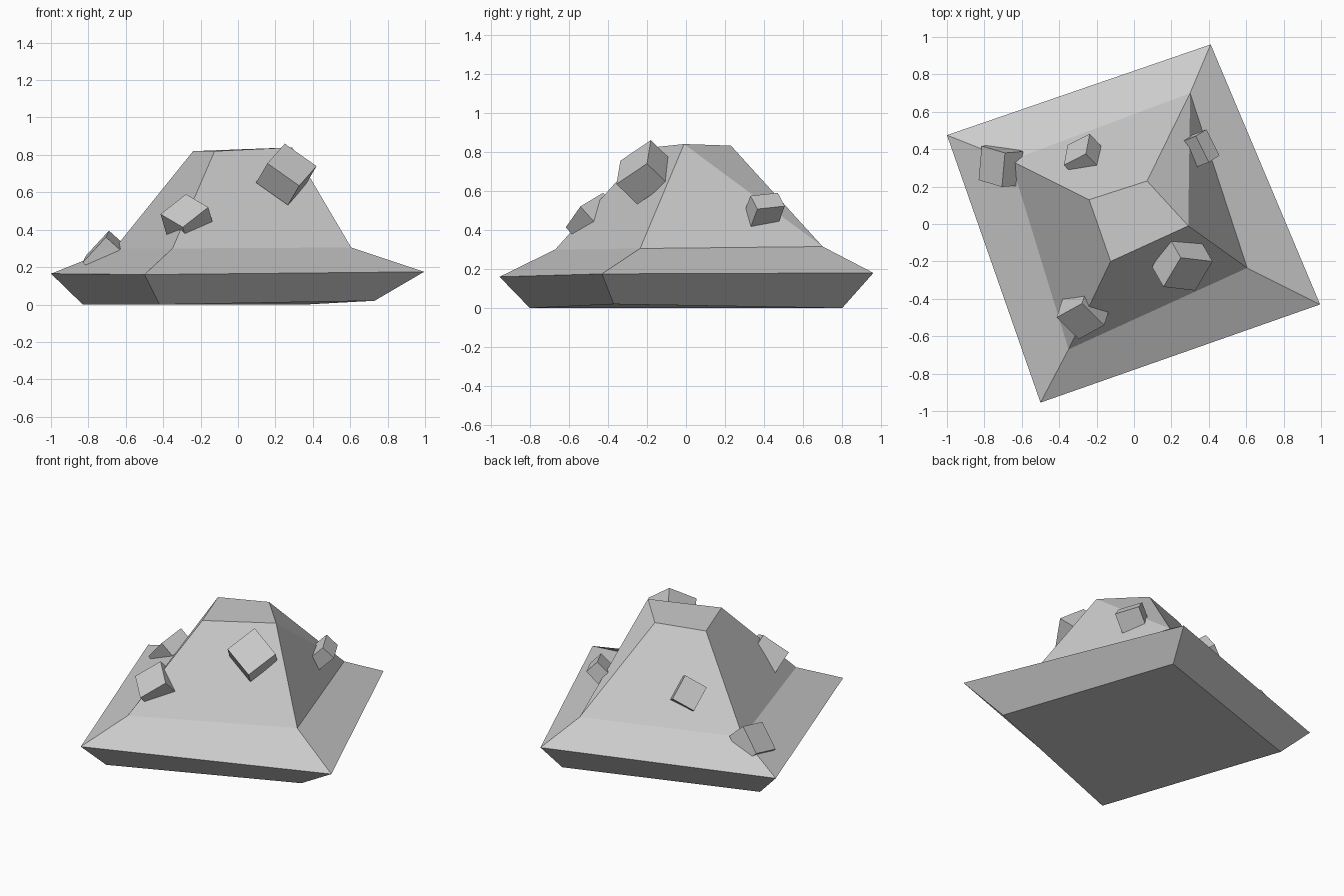
import bpy
import bmesh
from mathutils import Vector

cube = bpy.data.objects.get("Cube")
if cube:
    bpy.data.objects.remove(cube, do_unlink=True)

# Single stone colour
stone = bpy.data.materials.new("grey_stone")
stone.use_nodes = True
grey = (0.6, 0.6, 0.6, 1)
stone.diffuse_color = grey
stone.node_tree.nodes["Principled BSDF"].inputs["Base Color"].default_value = grey


def finish(name, bm):
    """Turn a closed bmesh into a flat-shaded object."""
    bmesh.ops.recalc_face_normals(bm, faces=bm.faces[:])
    mesh = bpy.data.meshes.new(name)
    bm.to_mesh(mesh)
    bm.free()
    mesh.materials.append(stone)
    obj = bpy.data.objects.new(name, mesh)
    bpy.context.collection.objects.link(obj)
    return obj


def build_mound(name, rings):
    """Loft four-cornered rings from the bottom up and cap both ends."""
    bm = bmesh.new()
    loops = [[bm.verts.new(p) for p in ring] for ring in rings]
    bm.faces.new(loops[0])
    bm.faces.new(loops[-1])
    for level, (low, high) in enumerate(zip(loops, loops[1:])):
        for i in range(4):
            j = (i + 1) % 4
            if level == 2 and i == 1:
                # The twisted left slope folds along its diagonal
                bm.faces.new((low[i], low[j], high[j]))
                bm.faces.new((low[i], high[j], high[i]))
            else:
                bm.faces.new((low[i], low[j], high[j], high[i]))
    return finish(name, bm)


def build_block(name, corner, edge_a, edge_b, depth):
    """Box from its top corner, two edges of its outer face and a depth."""
    corner, a, b = Vector(corner), Vector(edge_a), Vector(edge_b)
    b -= a * (a.dot(b) / a.length_squared)
    inward = a.cross(b).normalized()
    if inward.z > 0:
        inward.negate()
    bm = bmesh.new()
    face = bm.faces.new([bm.verts.new(p) for p in
                         (corner, corner + a, corner + a + b, corner + b)])
    out = bmesh.ops.extrude_face_region(bm, geom=[face], use_keep_orig=True)
    moved = [v for v in out["geom"] if isinstance(v, bmesh.types.BMVert)]
    bmesh.ops.translate(bm, verts=moved, vec=inward * depth)
    return finish(name, bm)


# Mound: bottom, rim, foot of the slope, summit
# (corners run back right, back left, front left, front right)
build_mound("rock_mound", [
    [(-0.83, 0.40, 0), (0.36, 0.80, 0), (0.73, -0.37, 0.02), (-0.42, -0.80, 0)],
    [(-1.0, 0.475, 0.165), (0.41, 0.96, 0.18), (0.995, -0.43, 0.175), (-0.5, -0.955, 0.16)],
    [(-0.66, 0.34, 0.30), (0.30, 0.70, 0.315), (0.605, -0.235, 0.305), (-0.35, -0.67, 0.30)],
    [(-0.24, 0.13, 0.82), (0.07, 0.23, 0.832), (0.29, -0.01, 0.84), (-0.125, -0.20, 0.82)],
])

# Blocks stuck in the slopes
build_block("front_upper_block", (0.25, -0.18, 0.86),
            (0.17, -0.02, -0.12), (-0.10, -0.155, -0.10), 0.16)
build_block("front_lower_block", (-0.278, -0.425, 0.59),
            (-0.136, -0.075, -0.107), (0.126, -0.112, -0.064), 0.15)
build_block("back_block", (-0.257, 0.375, 0.62),
            (0.02, 0.107, -0.122), (-0.118, -0.06, -0.072), 0.10)
build_block("left_block", (0.33, 0.47, 0.59),
            (0.07, -0.14, -0.015), (0.058, 0.034, -0.068), 0.14)
build_block("right_block", (-0.69, 0.38, 0.395),
            (-0.016, -0.182, -0.035), (-0.125, 0.033, -0.136), 0.13)
